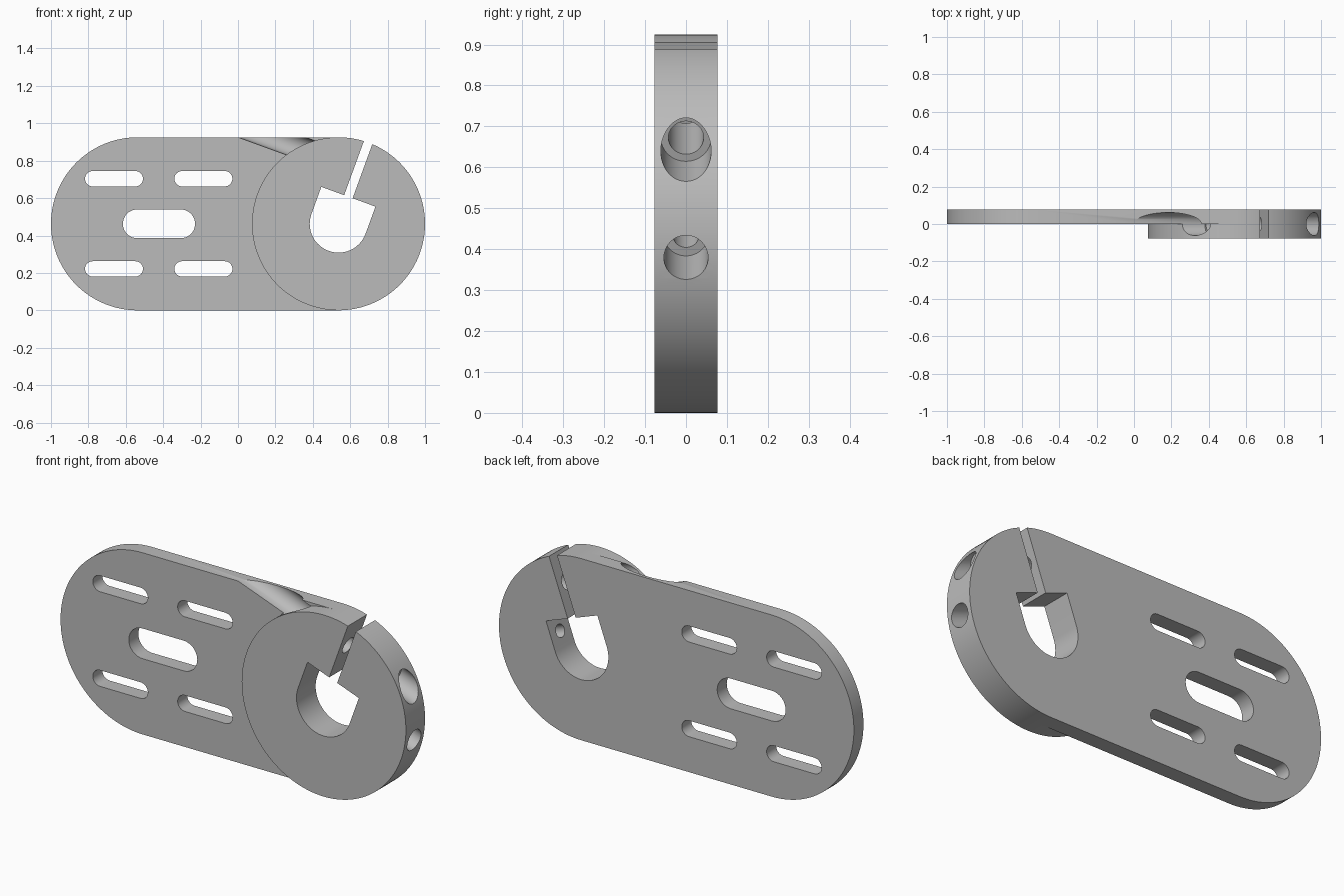
import bpy, bmesh, math
from mathutils import Vector

cube = bpy.data.objects.get("Cube")
if cube:
    bpy.data.objects.remove(cube, do_unlink=True)

T = 0.077                 # plate thickness, half the clamp thickness
R = 0.4625                # outer radius
CX, CZ = 0.5375, R        # clamp centre
TILT = math.radians(20)   # lean of the clamp slot
U = Vector((math.sin(TILT), math.cos(TILT)))    # along the slot
V = Vector((math.cos(TILT), -math.sin(TILT)))   # across the slot

metal = bpy.data.materials.new("grey metal")
metal.use_nodes = True
grey = (0.5, 0.5, 0.5, 1)
metal.diffuse_color = grey
metal.node_tree.nodes["Principled BSDF"].inputs["Base Color"].default_value = grey


def arc(cx, cz, r, start, end, n):
    angles = [math.radians(start + (end - start) * i / n) for i in range(n + 1)]
    return [(cx + r * math.cos(a), cz + r * math.sin(a)) for a in angles]


def make_object(name, bm):
    bmesh.ops.remove_doubles(bm, verts=bm.verts, dist=1e-5)
    bmesh.ops.recalc_face_normals(bm, faces=bm.faces)
    mesh = bpy.data.meshes.new(name)
    bm.to_mesh(mesh)
    bm.free()
    mesh.materials.append(metal)
    obj = bpy.data.objects.new(name, mesh)
    bpy.context.collection.objects.link(obj)
    return obj


def cap(bm, points, y):
    bm.faces.new([bm.verts.new((x, y, z)) for x, z in points])


def wall(bm, points, y0, y1):
    for (x0, z0), (x1, z1) in zip(points, points[1:]):
        bm.faces.new([bm.verts.new(p) for p in
                      ((x0, y0, z0), (x1, y0, z1), (x1, y1, z1), (x0, y1, z0))])


def prism(name, points):
    bm = bmesh.new()
    cap(bm, points, -0.3)
    cap(bm, points, 0.3)
    wall(bm, points + points[:1], -0.3, 0.3)
    return make_object(name, bm)


def at(u, v):
    p = Vector((CX, CZ)) + U * u + V * v
    return (p.x, p.y)


def slot(name, cx, cz, half, r):
    return prism(name, arc(cx + half - r, cz, r, -90, 90, 20)
                 + arc(cx - half + r, cz, r, 90, 270, 20))


def cross_hole(name, u, v0, v1, r):
    x, z = at(u, (v0 + v1) / 2)
    bpy.ops.mesh.primitive_cylinder_add(vertices=48, radius=r, depth=v1 - v0,
                                        location=(x, 0, z),
                                        rotation=(0, math.pi / 2 + TILT, 0))
    obj = bpy.context.object
    obj.name = name
    return obj


# Rounded plate with the thicker round clamp at its right end
right = arc(CX, CZ, R, -90, 90, 64)
disc_left = arc(CX, CZ, R, 90, 270, 64)
plate_left = [right[-1]] + arc(-CX, CZ, R, 90, 270, 64) + [right[0]]
bm = bmesh.new()
cap(bm, right + disc_left[1:-1], -T)
cap(bm, plate_left + disc_left[-2:0:-1], 0)
cap(bm, right + plate_left[1:-1], T)
wall(bm, right, -T, 0)
wall(bm, right, 0, T)
wall(bm, disc_left, -T, 0)
wall(bm, plate_left, 0, T)
bracket = make_object("clamp_bracket", bm)

# Mounting slots
cutters = [slot("centre_slot", -0.4225, CZ, 0.193, T)]
for cx in (-0.663, -0.185):
    for dz in (-0.241, 0.241):
        cutters.append(slot("mounting_slot", cx, CZ + dz, 0.155, 0.041))

# Bore with a square top and the clamping gap
B, G = 0.154, 0.024
start = 180 - math.degrees(TILT)
cutters.append(prism("bore", arc(CX, CZ, B, start, start + 180, 48)
                     + [at(B, B), at(B, G), at(0.7, G),
                        at(0.7, -G), at(B, -G), at(B, -B)]))

# Clamp screw hole with counterbores, and the set screw hole
SCREW, SET = 0.3125, 0.077
cutters += [
    cross_hole("screw_hole", SCREW, -0.3, 0.3, 0.043),
    cross_hole("left_counterbore", SCREW, -1.3, -0.26, 0.0615),
    cross_hole("right_counterbore", SCREW, 0.245, 0.8, 0.0615),
    cross_hole("set_screw_hole", SET, 0.08, 0.33, 0.032),
    cross_hole("set_screw_counterbore", SET, 0.294, 0.8, 0.054),
]

bpy.ops.object.select_all(action="DESELECT")
bracket.select_set(True)
bpy.context.view_layer.objects.active = bracket
for cutter in cutters:
    cut = bracket.modifiers.new(cutter.name, "BOOLEAN")
    cut.operation = "DIFFERENCE"
    cut.solver = "EXACT"
    cut.object = cutter
    bpy.ops.object.modifier_apply(modifier=cut.name)
    bpy.data.objects.remove(cutter, do_unlink=True)

# One colour on every face, with smooth curves and sharp rims
bracket.data.materials.clear()
bracket.data.materials.append(metal)
for face in bracket.data.polygons:
    face.material_index = 0
bpy.ops.object.shade_smooth_by_angle(angle=math.radians(30))
